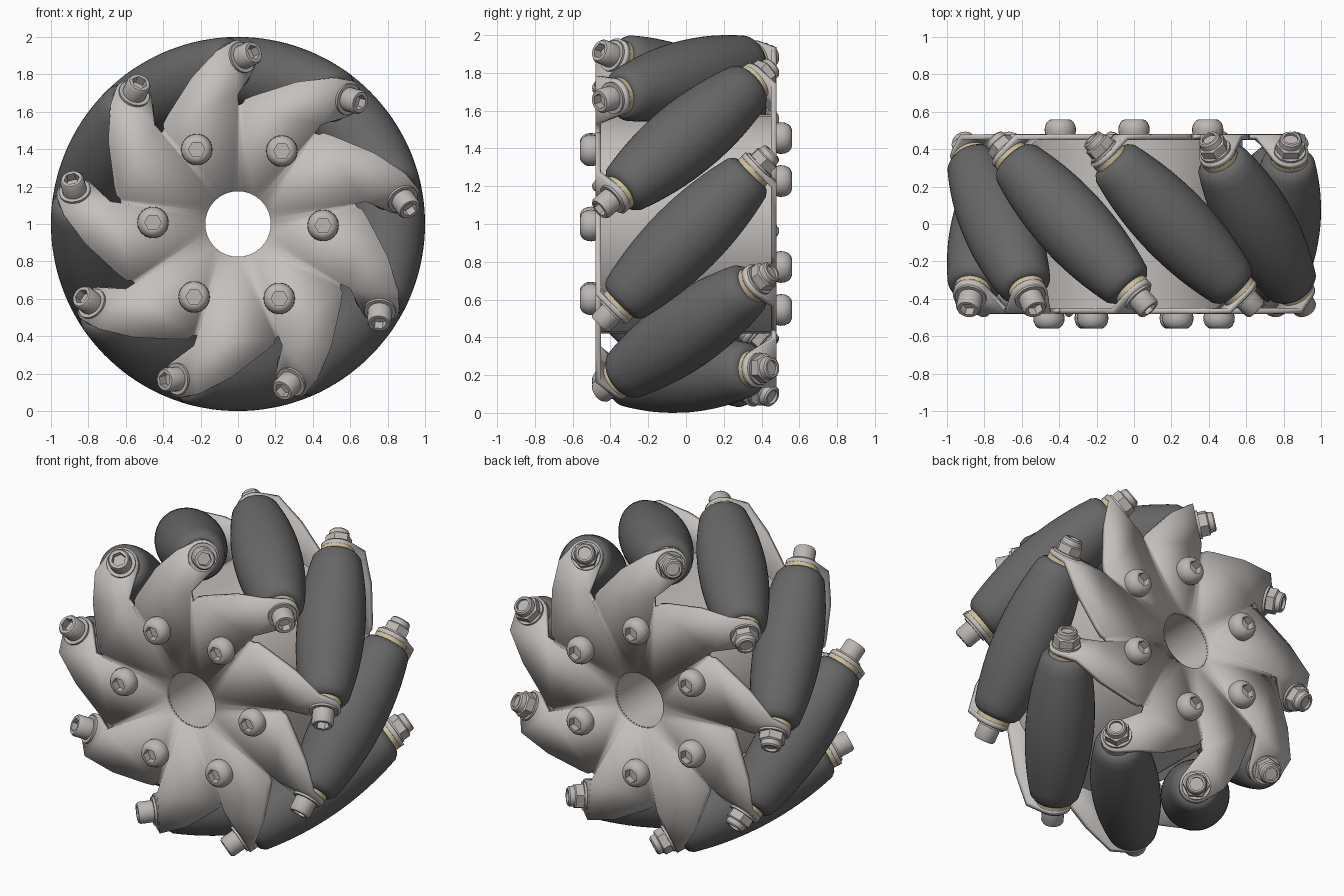
import bpy, bmesh
from math import radians, cos, sin, pi, sqrt
from mathutils import Matrix, Vector

cube = bpy.data.objects.get("Cube")
if cube:
    bpy.data.objects.remove(cube)


def material(name, rgb):
    m = bpy.data.materials.new(name)
    m.use_nodes = True
    m.diffuse_color = (*rgb, 1)
    m.node_tree.nodes["Principled BSDF"].inputs["Base Color"].default_value = (*rgb, 1)
    return m


STEEL = material("pale steel", (0.56, 0.53, 0.51))
BOLT = material("bolt steel", (0.50, 0.47, 0.45))
RUBBER = material("dark rubber", (0.135, 0.135, 0.135))
BRASS = material("pale brass", (0.62, 0.53, 0.32))

COUNT = 9            # rollers
FIRST = -5.4         # angle of the first roller centre
AXIS_R = 0.8         # distance of roller axes from wheel axis
FOLD_T, PLATE_O = -0.285, 0.465
TAB_W = 0.127        # fold line to tab hole


def finish(bm, name, mat, angle=35):
    bmesh.ops.recalc_face_normals(bm, faces=bm.faces[:])
    me = bpy.data.meshes.new(name)
    bm.to_mesh(me)
    bm.free()
    me.materials.append(mat)
    me.shade_smooth()
    me.set_sharp_from_angle(angle=radians(angle))
    return me


def lathe(name, profile, mat, segs=24, closed=False):
    """Spin (radius, height[, hex]) rings about z; hex rings are six-sided."""
    bm = bmesh.new()
    rings = []
    for r, h, *hexa in profile:
        ring = []
        for i in range(segs):
            a = 2 * pi * i / segs
            k = cos(pi / 6) / cos(a % (pi / 3) - pi / 6) if hexa else 1
            ring.append(bm.verts.new((r * k * cos(a), r * k * sin(a), h)))
        rings.append(ring)
    pairs = list(zip(rings, rings[1:]))
    if closed:
        pairs.append((rings[-1], rings[0]))
    else:
        bm.faces.new(rings[0])
        bm.faces.new(rings[-1])
    for lo, hi in pairs:
        for i in range(segs):
            j = (i + 1) % segs
            bm.faces.new((lo[i], lo[j], hi[j], hi[i]))
    return finish(bm, name, mat)


def place(name, me, matrix):
    ob = bpy.data.objects.new(name, me)
    bpy.context.collection.objects.link(ob)
    ob.matrix_world = matrix
    return ob


def frame(deg, back=False):
    """Local axes: radial, tangential, outward through the front (or back) side."""
    a = radians(deg)
    m = Matrix(((cos(a), -sin(a), 0, 0), (0, 0, -1, 0),
                (sin(a), cos(a), 0, 1), (0, 0, 0, 1)))
    return m @ Matrix.Rotation(pi, 4, 'X') if back else m


def polar(r, deg):
    return Vector((r * cos(radians(deg)), r * sin(radians(deg)), PLATE_O))


# Side plate: nine sectors, each with a tab folded square to its roller axis
def side_plate():
    bm = bmesh.new()
    start, end = -24.8, 15.2
    fold_low = Vector((0.63, FOLD_T, PLATE_O))
    fold_top = Vector((0.89, FOLD_T, PLATE_O))
    flat = [polar(0.175, end + (start - end) * i / 6) for i in range(7)]
    flat += [polar(0.64, start), fold_low, fold_top,
             Vector((0.815, -0.1, PLATE_O)), Vector((0.685, 0.1, PLATE_O)),
             polar(0.668, 12.2), polar(0.645, 13.3), polar(0.635, end)]
    flat[7] = polar(0.635, start)
    tab = [fold_top, fold_low]
    for i in range(11):
        a = radians(-65 + 155 * i / 10)
        w = (TAB_W + 0.1 * cos(a)) / sqrt(2)
        tab.append(Vector((AXIS_R + 0.1 * sin(a), FOLD_T - w, PLATE_O - w)))
    for k in range(COUNT):
        turn = Matrix.Rotation(2 * pi * k / COUNT, 3, 'Z')
        for outline in (flat, tab):
            bm.faces.new([bm.verts.new(turn @ p) for p in outline])
    bmesh.ops.remove_doubles(bm, verts=bm.verts[:], dist=0.0005)
    return finish(bm, "side_plate", STEEL, 30)


plate = side_plate()
for side, back in (("front", False), ("back", True)):
    ob = place(side + "_plate", plate, frame(FIRST, back))
    mod = ob.modifiers.new("thickness", 'SOLIDIFY')
    mod.thickness, mod.offset = 0.03, 0

# Hub drum with through bore
drum = lathe("hub_drum", [(0.175, -0.46), (0.58, -0.46), (0.58, 0.46), (0.175, 0.46)],
             STEEL, 54, True)
place("hub_drum", drum, frame(0))

# Barrel roller and its hardware, measured along the roller axis
half = 0.49
barrel = [(0.2 - 0.275 * s * s, s) for s in [half * 0.93 * i / 8 for i in range(-8, 9)]]
rim = [(0.133, 0.468), (0.122, 0.482), (0.105, half)]
barrel = [(r, -s) for r, s in reversed(rim)] + barrel + rim
roller = lathe("roller", barrel, RUBBER, 48)
spacer = lathe("spacer", [(0.1, 0.485), (0.1, 0.518)], BRASS)
washer = lathe("washer", [(0.085, 0.54), (0.085, 0.558)], BOLT)
cap = lathe("cap_head", [(0.065, 0.555), (0.065, 0.635), (0.056, 0.648),
                         (0.042, 0.648, 1), (0.042, 0.6, 1)], BOLT)
nut = lathe("lock_nut", [(0.078, 0.555, 1), (0.078, 0.605, 1), (0.062, 0.612),
                         (0.058, 0.64), (0.05, 0.648), (0.038, 0.648), (0.038, 0.632)], BOLT)

# Local z of the roller frame runs along its axis towards the given side
tilt = Matrix.Translation((AXIS_R, 0, 0)) @ Matrix.Rotation(pi / 4, 4, 'X')
for k in range(COUNT):
    deg = FIRST + 360 / COUNT * k
    place(f"roller_{k + 1}", roller, frame(deg) @ tilt)
    for side, back, fastener in (("front", False, cap), ("back", True, nut)):
        m = frame(deg, back) @ tilt
        for me in (spacer, washer, fastener):
            place(f"{side}_{me.name}_{k + 1}", me, m)

# Domed socket bolts, offset by half a step between the two sides
button = lathe("button_bolt", [(0.078, 0.47), (0.084, 0.5), (0.082, 0.522), (0.073, 0.542),
                               (0.06, 0.555), (0.047, 0.56), (0.044, 0.56, 1),
                               (0.044, 0.515, 1)], BOLT)
for side, back, offset in (("front", False, -1), ("back", True, 30)):
    for k in range(6):
        m = frame(offset + 60 * k, back) @ Matrix.Translation((0.455, 0, 0))
        place(f"{side}_button_bolt_{k + 1}", button, m)
